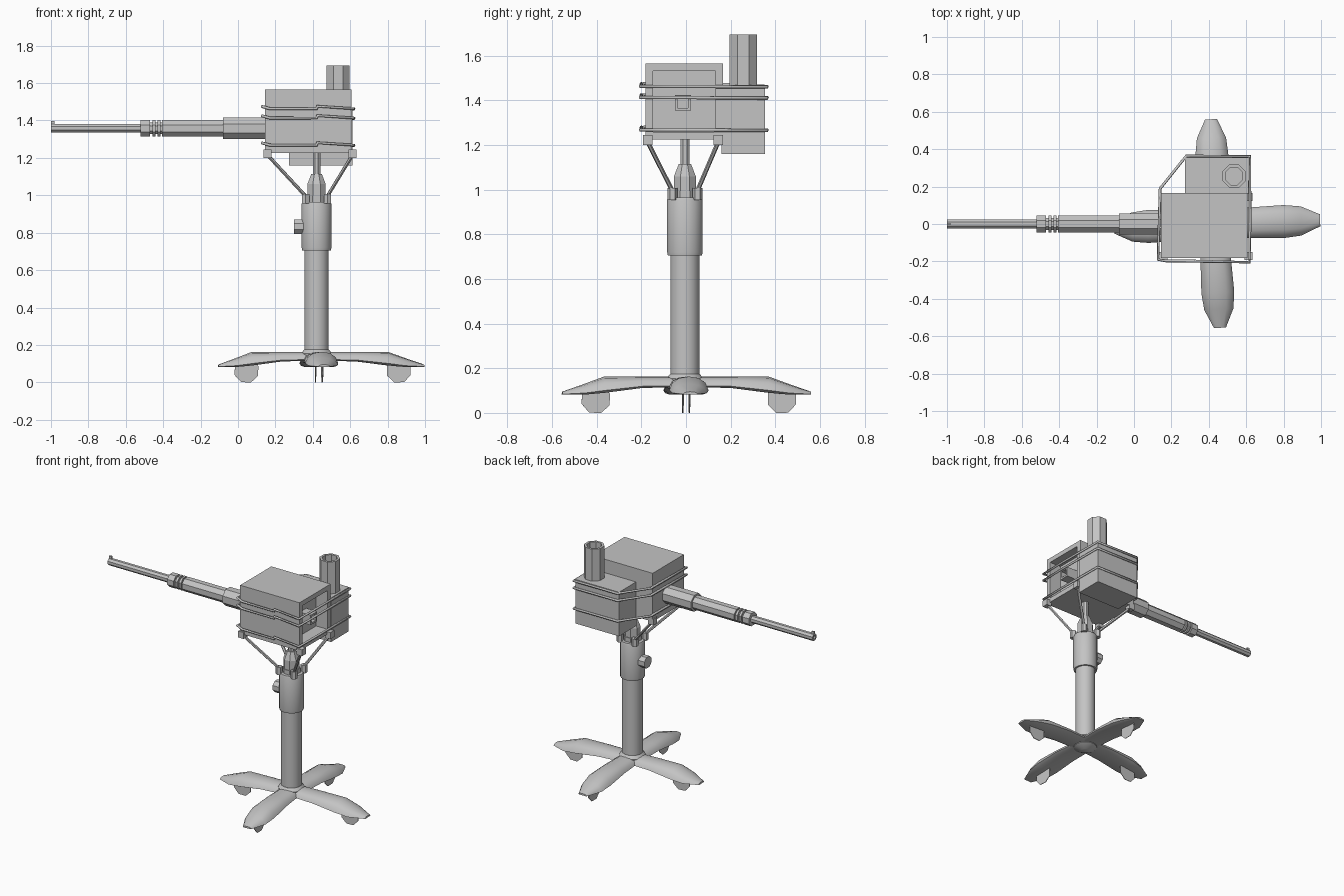
import bpy, bmesh, math
from mathutils import Vector, Matrix

if "Cube" in bpy.data.objects:
    bpy.data.objects.remove(bpy.data.objects["Cube"])

grey = bpy.data.materials.new("plain grey")
grey.diffuse_color = (0.55, 0.55, 0.55, 1)
grey.use_nodes = True
grey.node_tree.nodes["Principled BSDF"].inputs["Base Color"].default_value = grey.diffuse_color
CX, CY = 0.42, -0.005          # pedestal axis
BZ = 1.358                     # barrel axis height


def finish(name, bm, smooth=False):
    bmesh.ops.recalc_face_normals(bm, faces=bm.faces)
    me = bpy.data.meshes.new(name)
    bm.to_mesh(me)
    bm.free()
    me.materials.append(grey)
    ob = bpy.data.objects.new(name, me)
    bpy.context.collection.objects.link(ob)
    if smooth:
        bpy.ops.object.select_all(action='DESELECT')
        bpy.context.view_layer.objects.active = ob
        ob.select_set(True)
        bpy.ops.object.shade_smooth_by_angle(angle=math.radians(40))
    return ob


def skin(bm, rings, closed=False):
    """Join rings of points into a tube, capping the ends unless closed."""
    vs = [[bm.verts.new(p) for p in r] for r in rings]
    n = len(vs[0])
    pairs = list(zip(vs, vs[1:])) + ([(vs[-1], vs[0])] if closed else [])
    for a, b in pairs:
        for i in range(n):
            j = (i + 1) % n
            bm.faces.new((a[i], a[j], b[j], b[i]))
    if not closed:
        bm.faces.new(vs[0])
        bm.faces.new(vs[-1])


def lathe(name, profile, origin, axis=(0, 0, 1), sides=8, smooth=False, closed=False):
    """Revolve (distance, radius) pairs round an axis."""
    q = Vector((0, 0, 1)).rotation_difference(Vector(axis).normalized())
    rings = [[Vector(origin) + q @ Vector((r * math.cos(a), r * math.sin(a), d))
              for a in (math.tau * (i + 0.5) / sides for i in range(sides))]
             for d, r in profile]
    bm = bmesh.new()
    skin(bm, rings, closed)
    return finish(name, bm, smooth)


def rod(name, a, b, r, sides=6):
    d = Vector(b) - Vector(a)
    return lathe(name, [(0, r), (d.length, r)], a, d, sides)


def box(name, lo, hi, recess=None):
    lo, hi = Vector(lo), Vector(hi)
    bm = bmesh.new()
    bmesh.ops.create_cube(bm, size=1, matrix=Matrix.Translation((lo + hi) / 2)
                          @ Matrix.Diagonal((*(hi - lo), 1)))
    if recess:  # sunken panel on the +x face
        thick, depth = recess
        bm.normal_update()
        f = [f for f in bm.faces if f.normal.x > 0.9]
        bmesh.ops.inset_region(bm, faces=f, thickness=thick)
        bmesh.ops.translate(bm, verts=f[0].verts, vec=(0, 0, 0))
        new = bmesh.ops.extrude_face_region(bm, geom=f)
        bmesh.ops.translate(bm, verts=[v for v in new["geom"] if isinstance(v, bmesh.types.BMVert)],
                            vec=(-depth, 0, 0))
        bmesh.ops.delete(bm, geom=[x for x in f if x.is_valid], context='FACES')
    return finish(name, bm)


# four-legged base: arched tapering legs, each on a flat half-disc foot
SECTIONS = [(0.0, 0.072, 0.163, 0.115), (0.2, 0.082, 0.163, 0.112), (0.37, 0.088, 0.163, 0.09),
            (0.46, 0.078, 0.13, 0.082), (0.56, 0.032, 0.095, 0.082)]  # distance, half width, top, bottom
LEGS = {"right_leg": ((0.995, 0.02), 0.435), "left_leg": ((-0.105, -0.02), 0.38),
        "back_leg": ((0.412, 0.56), 0.43), "front_leg": ((0.46, -0.555), 0.405)}
for name, (tip, foot) in LEGS.items():
    c = Vector((0.425, 0, 0))
    d = Vector((*tip, 0)) - c
    k = d.length / 0.56
    d.normalize()
    s = Vector((-d.y, d.x, 0))
    rings = []
    for t, w, zt, zb in SECTIONS:
        h = zt - zb
        shape = [(-0.75, 0), (-1, 0.15 * h), (-0.85, 0.6 * h), (-0.5, 0.9 * h), (0, h),
                 (0.5, 0.9 * h), (0.85, 0.6 * h), (1, 0.15 * h), (0.75, 0)]
        rings.append([c + d * t * k + s * u * w + Vector((0, 0, zb + v)) for u, v in shape])
    bm = bmesh.new()
    skin(bm, rings)
    finish(name, bm, True)
    lathe(name + "_foot_disc", [(-0.002, 0.068), (0.002, 0.068)],
          c + d * foot + Vector((0, 0, 0.063)), s, 8)

# pedestal column, collar and knob
lathe("base_hub", [(0.085, 0.03), (0.11, 0.078), (0.155, 0.085), (0.175, 0.067)], (CX, CY, 0), sides=16, smooth=True)
lathe("column", [(0.12, 0.066), (0.72, 0.066)], (CX, CY, 0), sides=16, smooth=True)
lathe("collar", [(0.705, 0.078), (0.72, 0.081), (0.955, 0.081), (0.965, 0.077)],
      (CX, CY, 0), sides=16, smooth=True)
lathe("collar_knob", [(0, 0.042), (0.12, 0.042)], (0.30, CY, 0.833), (1, 0, 0), 8)
lathe("clamp_ring", [(0.955, 0.058), (0.995, 0.058)], (CX, CY, 0), sides=8)

# swivel neck
lathe("swivel_neck", [(0.96, 0.053), (1.06, 0.053), (1.115, 0.03), (1.115, 0.022), (1.24, 0.022)],
      (CX, CY, 0), sides=8)

# braces with lugs at both ends
for sx, x in ((-1, 0.158), (1, 0.612)):
    for sy, y in ((-1, -0.172), (1, 0.145)):
        lx, ly = CX + sx * 0.058, CY + sy * 0.056
        lathe("clamp_lug", [(0.955, 0.022), (1.008, 0.022)], (lx, ly, 0), sides=6)
        rod("brace", (lx, ly, 0.995), (x, y, 1.215), 0.01)
        box("brace_block", (x - 0.021, y - 0.021, 1.2), (x + 0.021, y + 0.021, 1.245))

# housing with a sunken rear panel, grip inside it, side box and chimney tube
box("main_housing", (0.144, -0.182, 1.225), (0.606, 0.165, 1.565), (0.047, 0.09))
for z in (1.355, 1.413):
    box("grip_bar", (0.51, -0.05, z), (0.6, 0.022, z + 0.012))
for y in (-0.05, 0.01):
    box("grip_side", (0.51, y, 1.355), (0.6, y + 0.012, 1.425))
box("side_box", (0.273, 0.16, 1.16), (0.612, 0.355, 1.47))
lathe("chimney_tube", [(1.46, 0.067), (1.695, 0.067), (1.695, 0.05), (1.46, 0.05)],
      (0.535, 0.256, 0), sides=8, closed=True)

# three rails wrapped round the housing
for z in (1.463, 1.413, 1.268):
    pts = [(0.128, -0.19, 0.012), (0.17, -0.197, 0), (0.42, -0.2, 0), (0.425, -0.2, 0.013),
           (0.617, -0.205, 0), (0.62, 0, 0), (0.62, 0.362, -0.003), (0.28, 0.364, 0),
           (0.14, 0.19, 0.008)]
    cu = bpy.data.curves.new("rail", 'CURVE')
    cu.dimensions = '3D'
    cu.bevel_depth = 0.008
    cu.bevel_resolution = 1
    sp = cu.splines.new('POLY')
    sp.points.add(len(pts) - 1)
    for p, (x, y, dz) in zip(sp.points, pts):
        p.co = (x, y, z + dz, 1)
    sp.use_cyclic_u = True
    cu.materials.append(grey)
    bpy.context.collection.objects.link(bpy.data.objects.new("rail", cu))

# barrel: stepped sleeves, cooling rings, thin muzzle and sight
X = (1, 0, 0)
O = (0, 0, BZ)
lathe("barrel_sleeve", [(-0.08, 0.062), (0.16, 0.062)], O, X, 8)
lathe("barrel_jacket", [(-0.405, 0.048), (-0.07, 0.048)], O, X, 8)
lathe("barrel_core", [(-0.5, 0.034), (-0.4, 0.034)], O, X, 8)
for a, b in ((-0.52, -0.47), (-0.458, -0.442), (-0.43, -0.414)):
    lathe("cooling_ring", [(a, 0.048), (b, 0.048)], O, X, 8)
lathe("muzzle_barrel", [(-1.0, 0.025), (-0.5, 0.025), (-0.5, 0.01), (-0.95, 0.01), (-1.0, 0.013)],
      O, X, 8, closed=True)
box("front_sight", (-1.0, -0.006, BZ + 0.02), (-0.982, 0.006, BZ + 0.04))
